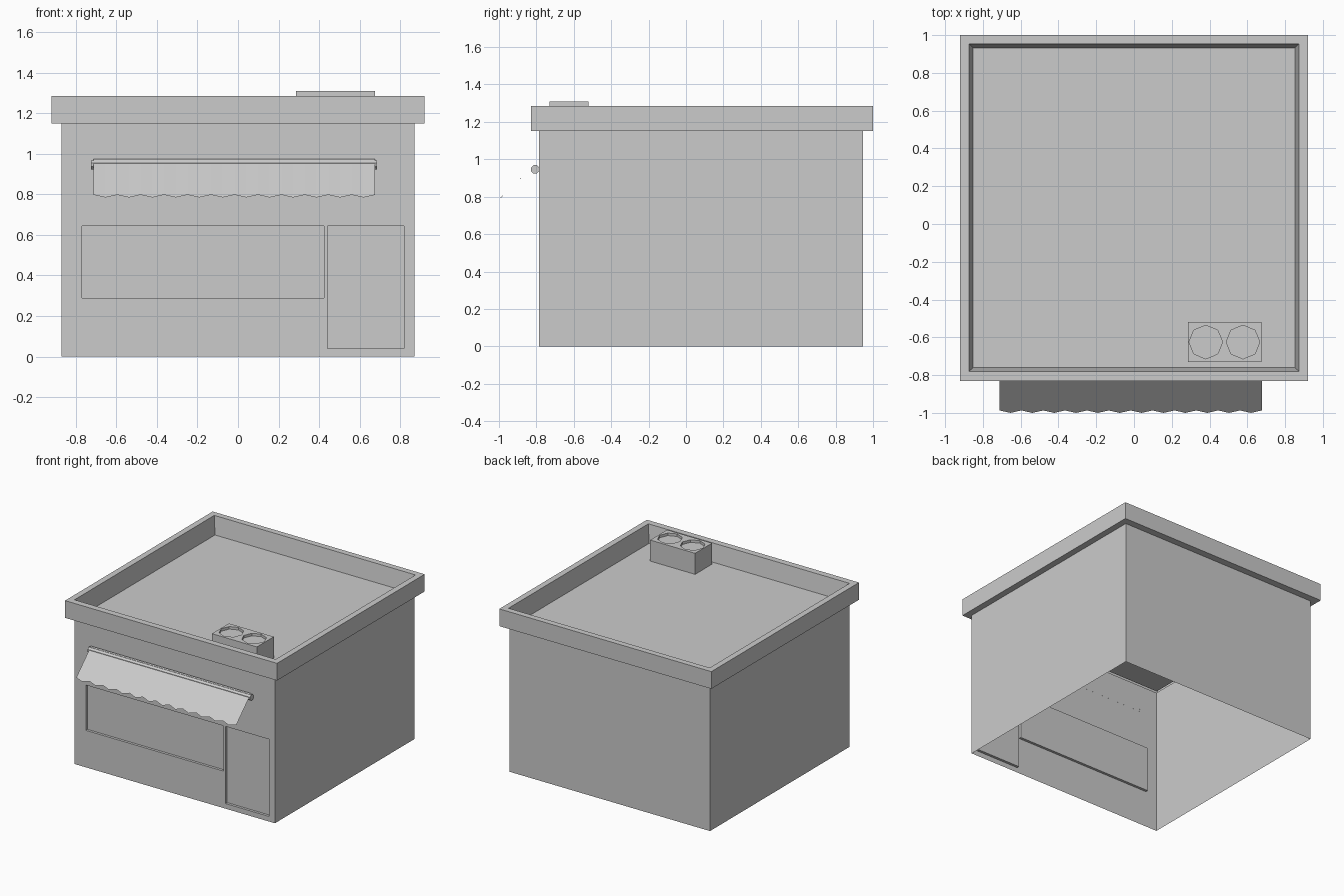
import bpy, bmesh
from math import sin, cos, pi, tau

if "Cube" in bpy.data.objects:
    bpy.data.objects.remove(bpy.data.objects["Cube"])


def finish(name, bm, recalc=False):
    bmesh.ops.remove_doubles(bm, verts=bm.verts, dist=1e-5)
    if recalc:
        bmesh.ops.recalc_face_normals(bm, faces=bm.faces)
    mesh = bpy.data.meshes.new(name)
    bm.to_mesh(mesh)
    bm.free()
    obj = bpy.data.objects.new(name, mesh)
    bpy.context.collection.objects.link(obj)
    return obj


def face(bm, pts):
    return bm.faces.new([bm.verts.new(p) for p in pts])


def rect(x0, x1, y0, y1, z):
    return [(x0, y0, z), (x1, y0, z), (x1, y1, z), (x0, y1, z)]


def bridge(bm, a, b, skip=()):
    """Side quads between two matching loops of points."""
    n = len(a)
    for i in range(n):
        if i not in skip:
            j = (i + 1) % n
            face(bm, [a[i], a[j], b[j], b[i]])


WX, Y0, Y1, ZT = 0.87, -0.785, 0.945, 1.15
WINDOW = (-0.77, 0.425, 0.29, 0.645)
DOOR = (0.442, 0.82, 0.04, 0.645)
RECESS = 0.02

# Walls: open-bottomed shell, front side left out
bm = bmesh.new()
bridge(bm, rect(-WX, WX, Y0, Y1, 0), rect(-WX, WX, Y0, Y1, ZT), skip=(0,))

# Front wall as a grid of cells around the two openings
xs = [-WX, WINDOW[0], WINDOW[1], DOOR[0], DOOR[1], WX]
zs = [0, DOOR[2], WINDOW[2], DOOR[3], ZT]
for a, b in zip(xs, xs[1:]):
    for c, d in zip(zs, zs[1:]):
        mx, mz = (a + b) / 2, (c + d) / 2
        if not any(o[0] < mx < o[1] and o[2] < mz < o[3] for o in (WINDOW, DOOR)):
            face(bm, [(a, Y0, c), (b, Y0, c), (b, Y0, d), (a, Y0, d)])
bmesh.ops.remove_doubles(bm, verts=bm.verts, dist=1e-5)
bmesh.ops.dissolve_limit(bm, angle_limit=0.01, verts=bm.verts, edges=bm.edges)
finish("walls", bm)

# Recessed window and door panels
for name, (a, b, c, d) in (("window", WINDOW), ("door", DOOR)):
    bm = bmesh.new()
    outer = [(a, Y0, c), (b, Y0, c), (b, Y0, d), (a, Y0, d)]
    inner = [(x, y + RECESS, z) for x, y, z in outer]
    bridge(bm, outer, inner)
    face(bm, inner)
    finish(name, bm)

# Roof: overhanging parapet with tapered inside and a sunken floor
bm = bmesh.new()
loops = [rect(-WX, WX, Y0, Y1, ZT),
         rect(-0.92, 0.92, -0.83, 1.0, ZT),
         rect(-0.92, 0.92, -0.83, 1.0, 1.285),
         rect(-0.873, 0.873, -0.78, 0.953, 1.285),
         rect(-0.852, 0.852, -0.76, 0.932, 1.145)]
for lo, hi in zip(loops, loops[1:]):
    bridge(bm, lo, hi)
face(bm, loops[-1])
finish("roof", bm)

# Rooftop vent box with two sunken octagonal fans
bm = bmesh.new()
BX0, BX1, BY0, BY1, BZ0, BZ1 = 0.285, 0.675, -0.73, -0.52, 1.145, 1.31
bridge(bm, rect(BX0, BX1, BY0, BY1, BZ0), rect(BX0, BX1, BY0, BY1, BZ1))
MX, CY = (BX0 + BX1) / 2, (BY0 + BY1) / 2
for cx, x0, x1 in ((0.38, BX0, MX), (0.577, MX, BX1)):
    ring = [(cx + 0.089 * cos(i * tau / 8), CY + 0.089 * sin(i * tau / 8), BZ1)
            for i in range(8)]
    # square border: corners and edge midpoints matched to the octagon
    border = [(x1, CY), (x1, BY1), (cx, BY1), (x0, BY1),
              (x0, CY), (x0, BY0), (cx, BY0), (x1, BY0)]
    bridge(bm, [(x, y, BZ1) for x, y in border], ring)
    sunk = [(x, y, z - 0.02) for x, y, z in ring]
    bridge(bm, ring, sunk)
    face(bm, sunk)
finish("rooftop_vent", bm)

# Awning roller: octagonal rod along x
bm = bmesh.new()
ends = [[(x, -0.807 + 0.024 * cos(pi / 8 + i * tau / 8),
          0.946 + 0.024 * sin(pi / 8 + i * tau / 8)) for i in range(8)]
        for x in (-0.725, 0.685)]
bridge(bm, *ends)
face(bm, ends[0])
face(bm, ends[1])
finish("awning_roller", bm, recalc=True)

# Awning: sloping single sheet with a scalloped lower edge
bm = bmesh.new()
AX0, AX1, SCALLOPS = -0.712, 0.677, 12
top, low = (-0.805, 0.975), (-0.987, 0.798)
hem = []
for i in range(SCALLOPS * 2 + 1):
    drop = 0.013 * (i % 2)
    hem.append((AX0 + (AX1 - AX0) * i / (SCALLOPS * 2), low[0] - drop, low[1] - drop))
for p, q in zip(hem, hem[1:]):
    face(bm, [p, q, (q[0], *top), (p[0], *top)])
finish("awning", bm)
